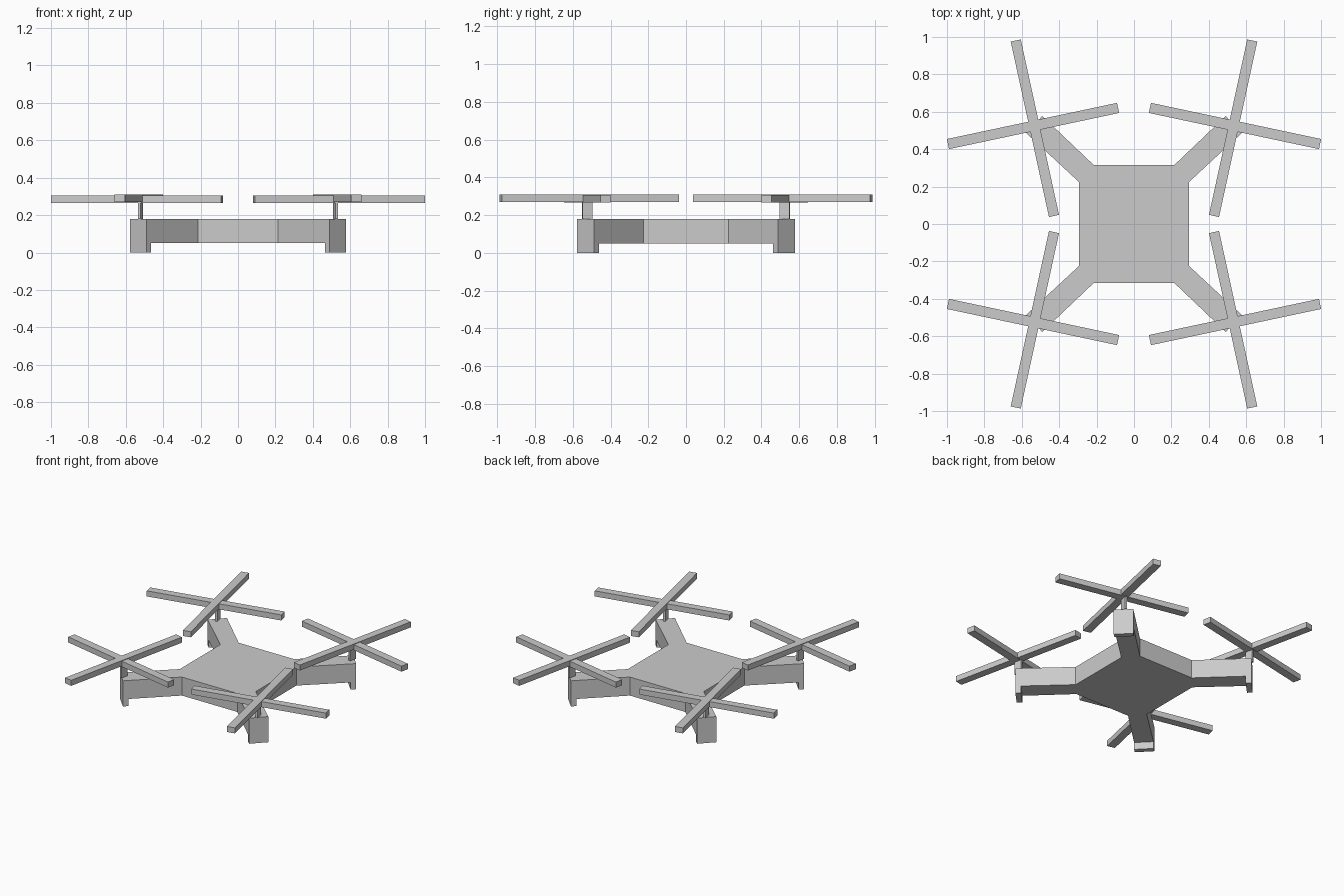
import bpy, bmesh, math

if "Cube" in bpy.data.objects:
    bpy.data.objects.remove(bpy.data.objects["Cube"])

def prism(name, outline, z0, z1):
    """Extrude a flat xy outline from z0 up to z1."""
    bm = bmesh.new()
    face = bm.faces.new([bm.verts.new((x, y, z0)) for x, y in outline])
    top = bmesh.ops.extrude_face_region(bm, geom=[face])["geom"]
    for v in top:
        if isinstance(v, bmesh.types.BMVert):
            v.co.z = z1
    bmesh.ops.recalc_face_normals(bm, faces=bm.faces)
    mesh = bpy.data.meshes.new(name)
    bm.to_mesh(mesh)
    bm.free()
    ob = bpy.data.objects.new(name, mesh)
    bpy.context.collection.objects.link(ob)
    return ob

def bar(cx, cy, length, width, degrees):
    """Outline of a rectangle turned about its centre."""
    c, s = math.cos(math.radians(degrees)), math.sin(math.radians(degrees))
    pts = [(-length / 2, -width / 2), (length / 2, -width / 2),
           (length / 2, width / 2), (-length / 2, width / 2)]
    return [(cx + x * c - y * s, cy + x * s + y * c) for x, y in pts]

def mirror_quarters(ob):
    mod = ob.modifiers.new("Mirror", 'MIRROR')
    mod.use_axis = (True, True, False)
    mod.use_mirror_merge = False

# Body with four diagonal arms, one outline
quarter = [(0.295, 0.225), (0.577, 0.487), (0.49, 0.577), (0.215, 0.315)]
outline = []
for sx, sy in ((1, 1), (-1, 1), (-1, -1), (1, -1)):
    pts = [(x * sx, y * sy) for x, y in quarter]
    outline += pts if sx * sy > 0 else pts[::-1]
prism("body", outline, 0.05, 0.18)

# Feet under the arm tips
foot = prism("foot", [(0.577, 0.487), (0.49, 0.577), (0.464, 0.552), (0.551, 0.462)], 0.0, 0.05)
mirror_quarters(foot)

# Thin rotor posts
post = prism("rotor_post", bar(0.522, 0.523, 0.053, 0.015, 78), 0.18, 0.285)
mirror_quarters(post)

# Two crossed blades per rotor
blade_a = prism("blade_lengthwise", bar(0.53, 0.512, 0.96, 0.055, 77.7), 0.27, 0.309)
mirror_quarters(blade_a)
blade_b = prism("blade_crosswise", bar(0.54, 0.524, 0.93, 0.055, -12), 0.266, 0.305)
mirror_quarters(blade_b)
